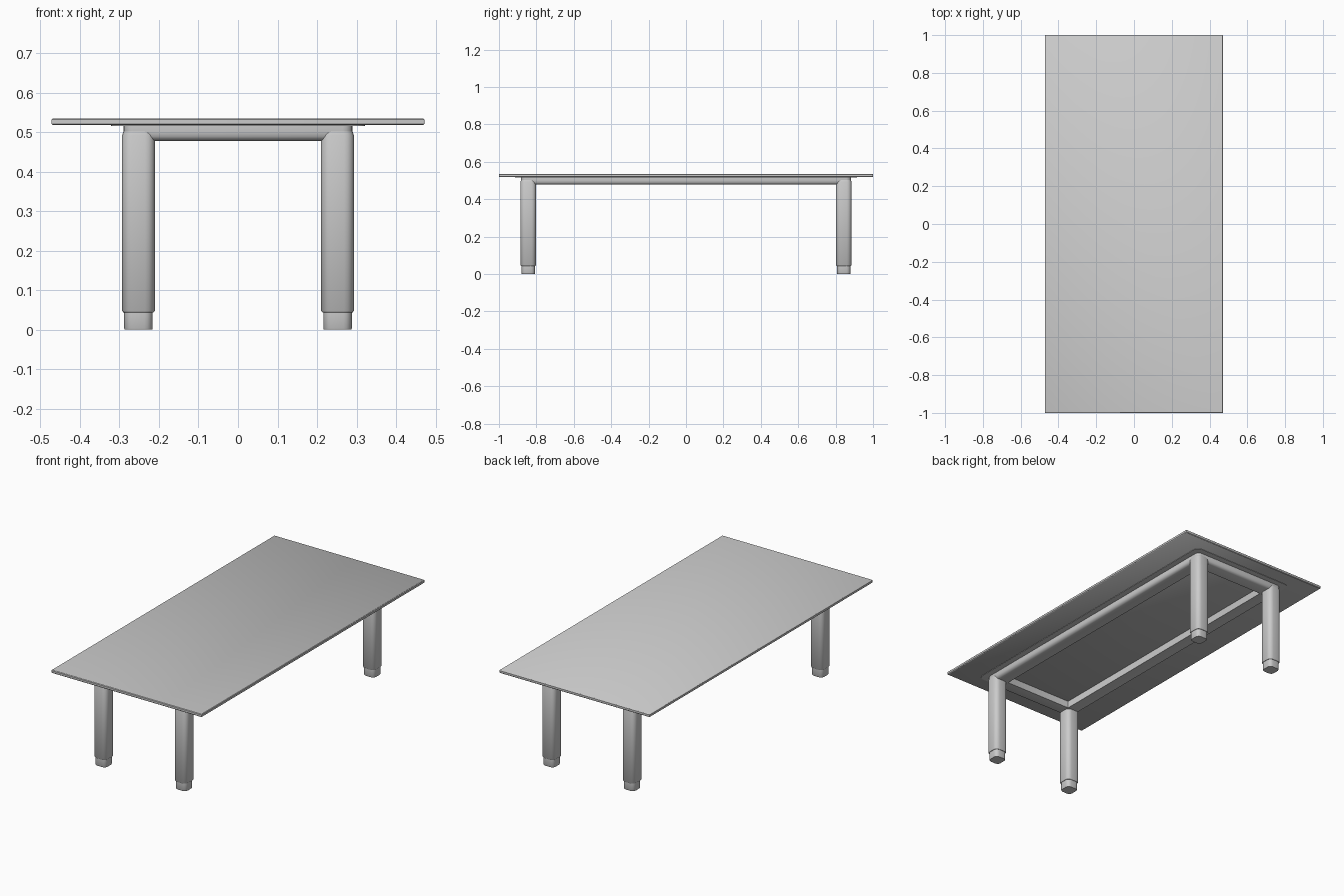
import bpy, bmesh, math

if "Cube" in bpy.data.objects:
    bpy.data.objects.remove(bpy.data.objects["Cube"])

LX, LY = 0.252, 0.8435      # leg centre offsets
HALF = 0.0415               # half width of a leg / rail


def rounded_rect(hx, hy, r, seg=4):
    pts = []
    for k, (sx, sy) in enumerate([(1, 1), (-1, 1), (-1, -1), (1, -1)]):
        for i in range(seg + 1):
            a = math.pi / 2 * (k + i / seg)
            pts.append((sx * (hx - r) + r * math.cos(a), sy * (hy - r) + r * math.sin(a)))
    return pts


def loft(name, sections, centre=(0, 0), closed=False, angle=40):
    """Skin a stack of rounded rectangles (hx, hy, radius, z); cap or close the loop."""
    bm = bmesh.new()
    rings = [[bm.verts.new((x + centre[0], y + centre[1], z))
              for x, y in rounded_rect(hx, hy, r)] for hx, hy, r, z in sections]
    pairs = list(zip(rings, rings[1:]))
    if closed:
        pairs.append((rings[-1], rings[0]))
    for a, b in pairs:
        n = len(a)
        for i in range(n):
            bm.faces.new((a[i], a[(i + 1) % n], b[(i + 1) % n], b[i]))
    if not closed:
        bm.faces.new(rings[0])
        bm.faces.new(rings[-1])
    bmesh.ops.recalc_face_normals(bm, faces=bm.faces)
    me = bpy.data.meshes.new(name)
    bm.to_mesh(me)
    bm.free()
    ob = bpy.data.objects.new(name, me)
    bpy.context.collection.objects.link(ob)
    bpy.ops.object.select_all(action='DESELECT')
    ob.select_set(True)
    bpy.context.view_layer.objects.active = ob
    bpy.ops.object.shade_smooth_by_angle(angle=math.radians(angle))
    return ob


# Thin tabletop with softened edges
loft("tabletop", [(0.469, 0.997, 0.002, 0.518), (0.472, 1.0, 0.003, 0.521),
                  (0.472, 1.0, 0.003, 0.532), (0.469, 0.997, 0.002, 0.535)])


# Rail frame: thin flange under the top, rounded outer lower edge, square inner edge
def frame_ring(offset, r, z):
    return (LX + offset, LY + offset, r, z)


loft("rail_frame", [
    frame_ring(-HALF, 0.002, 0.5185),
    frame_ring(0.070, 0.030, 0.5185),
    frame_ring(0.070, 0.030, 0.516),
    frame_ring(0.038, 0.025, 0.515),
    frame_ring(0.038, 0.025, 0.500),
    frame_ring(0.036, 0.025, 0.489),
    frame_ring(0.031, 0.025, 0.482),
    frame_ring(0.022, 0.022, 0.478),
    frame_ring(-HALF, 0.002, 0.478),
], closed=True, angle=60)

# Four rounded legs, each with a narrower foot
for sx, side in ((-1, "left"), (1, "right")):
    for sy, end in ((-1, "front"), (1, "back")):
        c = (sx * LX, sy * LY)
        loft(f"{end}_{side}_leg", [
            (0.0385, 0.0385, 0.023, 0.044), (HALF, HALF, 0.025, 0.048),
            (HALF, HALF, 0.025, 0.492), (0.038, 0.038, 0.024, 0.502)], c, angle=50)
        loft(f"{end}_{side}_foot", [
            (0.0345, 0.0345, 0.020, 0.0), (0.0360, 0.0360, 0.021, 0.003),
            (0.0360, 0.0360, 0.021, 0.046)], c, angle=50)
